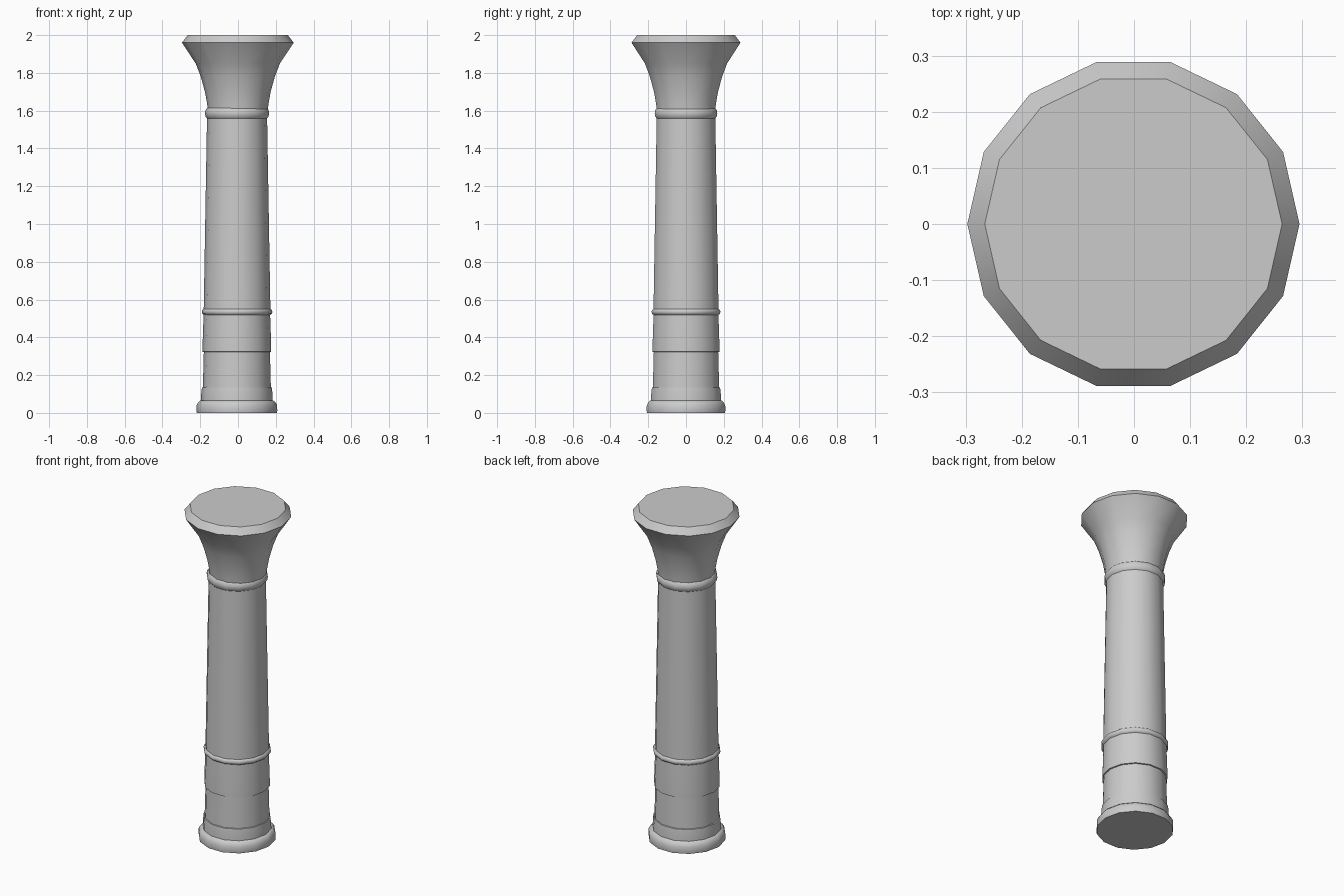
import bpy, bmesh, math

if "Cube" in bpy.data.objects:
    bpy.data.objects.remove(bpy.data.objects["Cube"])

SIDES = 14


def lathe(name, profile, cx=0.0, cap_bottom=False, cap_top=False):
    """Revolve (radius, z) points into a 14-sided part."""
    bm = bmesh.new()
    rings = []
    for r, z in profile:
        rings.append([bm.verts.new((cx + r * math.cos(2 * math.pi * i / SIDES),
                                    r * math.sin(2 * math.pi * i / SIDES), z))
                      for i in range(SIDES)])
    for a, b in zip(rings, rings[1:]):
        for i in range(SIDES):
            j = (i + 1) % SIDES
            bm.faces.new((a[i], a[j], b[j], b[i]))
    if cap_bottom:
        bm.faces.new(rings[0][::-1])
    if cap_top:
        bm.faces.new(rings[-1])
    mesh = bpy.data.meshes.new(name)
    bm.to_mesh(mesh)
    bm.free()
    obj = bpy.data.objects.new(name, mesh)
    bpy.context.collection.objects.link(obj)
    bpy.ops.object.select_all(action='DESELECT')
    obj.select_set(True)
    bpy.context.view_layer.objects.active = obj
    bpy.ops.object.shade_smooth_by_angle(angle=math.radians(50))
    return obj


def band(name, r, z0, z1, bulge):
    """Rounded moulding ring around the shaft."""
    h = z1 - z0
    return lathe(name, [(r, z0), (r + bulge * .75, z0 + h * .2),
                        (r + bulge, z0 + h * .5),
                        (r + bulge * .75, z0 + h * .8), (r, z1)], -0.005)


# Foot and stepped base
lathe("base_foot", [(0.212, 0), (0.214, 0.012), (0.213, 0.04), (0.205, 0.055),
                    (0.193, 0.066), (0.18, 0.066)], -0.006, cap_bottom=True)
lathe("base_step", [(0.190, 0.064), (0.189, 0.10), (0.185, 0.134),
                    (0.176, 0.137)], -0.006)

# Lower drum and the thicker collar above it
lathe("lower_drum", [(0.180, 0.135), (0.175, 0.325)], -0.006)
lathe("collar", [(0.174, 0.322), (0.182, 0.324), (0.182, 0.35),
                 (0.176, 0.525)], -0.006)

# Tapered shaft
lathe("shaft", [(0.177, 0.52), (0.159, 1.57)], -0.005)

# Mouldings
band("lower_ring", 0.175, 0.518, 0.552, 0.012)
band("upper_ring", 0.158, 1.558, 1.614, 0.012)

# Flared capital
lathe("capital", [(0.158, 1.60), (0.163, 1.64), (0.174, 1.70), (0.196, 1.78),
                  (0.223, 1.85), (0.296, 1.96), (0.265, 2.0)],
      -0.001, cap_top=True)
